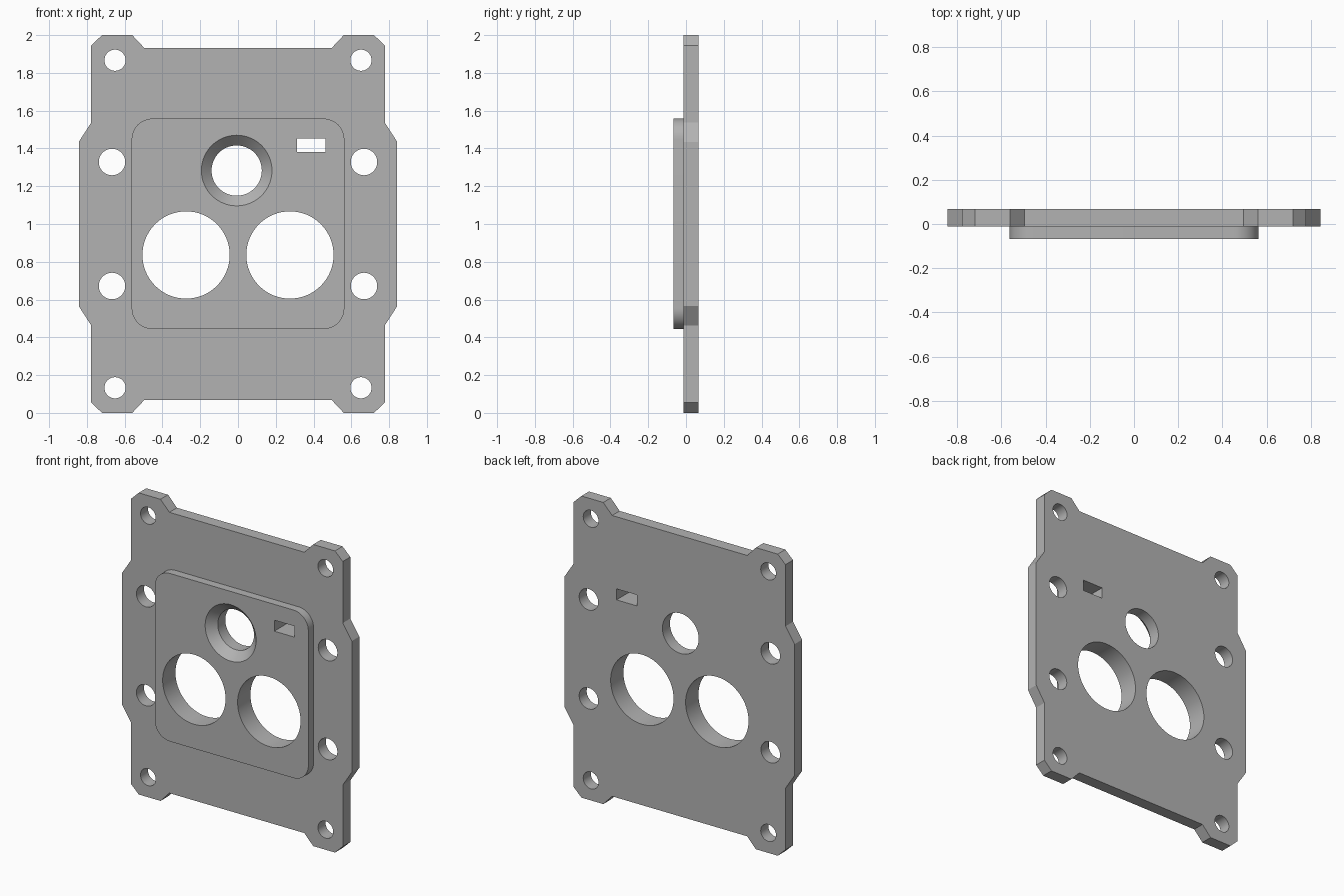
import bpy
import bmesh
import math

if "Cube" in bpy.data.objects:
    bpy.data.objects.remove(bpy.data.objects["Cube"], do_unlink=True)

FRONT, STEP, BACK = -0.067, -0.012, 0.067   # depth of panel face, plate face, plate back

grey = bpy.data.materials.new("plain grey")
grey.use_nodes = True
grey.diffuse_color = (0.45, 0.45, 0.45, 1)
grey.node_tree.nodes["Principled BSDF"].inputs["Base Color"].default_value = (0.45, 0.45, 0.45, 1)


def prism(name, front_pts, y0, y1, back_pts=None):
    """Solid between an x-z outline at y0 and a matching one at y1."""
    bm = bmesh.new()
    a = [bm.verts.new((x, y0, z)) for x, z in front_pts]
    b = [bm.verts.new((x, y1, z)) for x, z in back_pts or front_pts]
    bm.faces.new(a)
    bm.faces.new(b[::-1])
    for i in range(len(a)):
        j = (i + 1) % len(a)
        bm.faces.new((a[j], a[i], b[i], b[j]))
    bmesh.ops.recalc_face_normals(bm, faces=bm.faces)
    mesh = bpy.data.meshes.new(name)
    bm.to_mesh(mesh)
    bm.free()
    mesh.materials.append(grey)
    ob = bpy.data.objects.new(name, mesh)
    bpy.context.collection.objects.link(ob)
    return ob


def arc(cx, cz, r, start, sweep, n):
    return [(cx + r * math.cos(start + sweep * i / n), cz + r * math.sin(start + sweep * i / n))
            for i in range(n + 1)]


def circle(cx, cz, r, n=64):
    return arc(cx, cz, r, 0, math.tau, n)[:-1]


def combine(target, tool, operation):
    """Apply a boolean and discard the tool."""
    mod = target.modifiers.new(operation, "BOOLEAN")
    mod.operation, mod.solver, mod.object = operation, "EXACT", tool
    bpy.ops.object.select_all(action="DESELECT")
    bpy.context.view_layer.objects.active = target
    target.select_set(True)
    bpy.ops.object.modifier_apply(modifier=mod.name)
    bpy.data.objects.remove(tool, do_unlink=True)


# Plate outline: one quarter, mirrored up-down and left-right
quarter = [(0.843, 1.435), (0.777, 1.537), (0.777, 1.945), (0.72, 2.0), (0.56, 2.0), (0.495, 1.931)]
right_half = [(x, 2 - z) for x, z in quarter[::-1]] + quarter
outline = right_half + [(-x, z) for x, z in right_half[::-1]]
plate = prism("mounting_plate", outline, STEP, BACK)

# Raised panel with rounded corners
half_w, low, high, r = 0.563, 0.444, 1.558, 0.11
corners = [(half_w - r, high - r), (r - half_w, high - r), (r - half_w, low + r), (half_w - r, low + r)]
rounded = [p for i, (x, z) in enumerate(corners) for p in arc(x, z, r, i * math.pi / 2, math.pi / 2, 12)]
panel = prism("raised_panel", rounded, FRONT, STEP + 0.02)
combine(plate, panel, "UNION")

# Bolt holes and the two large bores, in mirrored pairs
for x, z, radius in [(0.651, 1.867, 0.056), (0.651, 0.133, 0.056), (0.667, 1.328, 0.07),
                     (0.667, 0.672, 0.07), (0.275, 0.836, 0.231)]:
    for side in (-1, 1):
        combine(plate, prism("hole_cutter", circle(side * x, z, radius), -0.2, 0.2), "DIFFERENCE")

# Upper bore with a countersink down to the plate face
bore_x, bore_z, bore_r, sink_r = -0.007, 1.283, 0.133, 0.187
combine(plate, prism("bore_cutter", circle(bore_x, bore_z, bore_r), -0.2, 0.2), "DIFFERENCE")
slope = (sink_r - bore_r) / (STEP - FRONT)
lead = 0.02
combine(plate, prism("countersink_cutter", circle(bore_x, bore_z, sink_r + slope * lead), FRONT - lead,
                     STEP, circle(bore_x, bore_z, bore_r)), "DIFFERENCE")

# Rectangular slot
slot = [(0.313, 1.38), (0.463, 1.38), (0.463, 1.453), (0.313, 1.453)]
combine(plate, prism("slot_cutter", slot, -0.2, 0.2), "DIFFERENCE")

bpy.ops.object.shade_smooth_by_angle(angle=math.radians(30))
